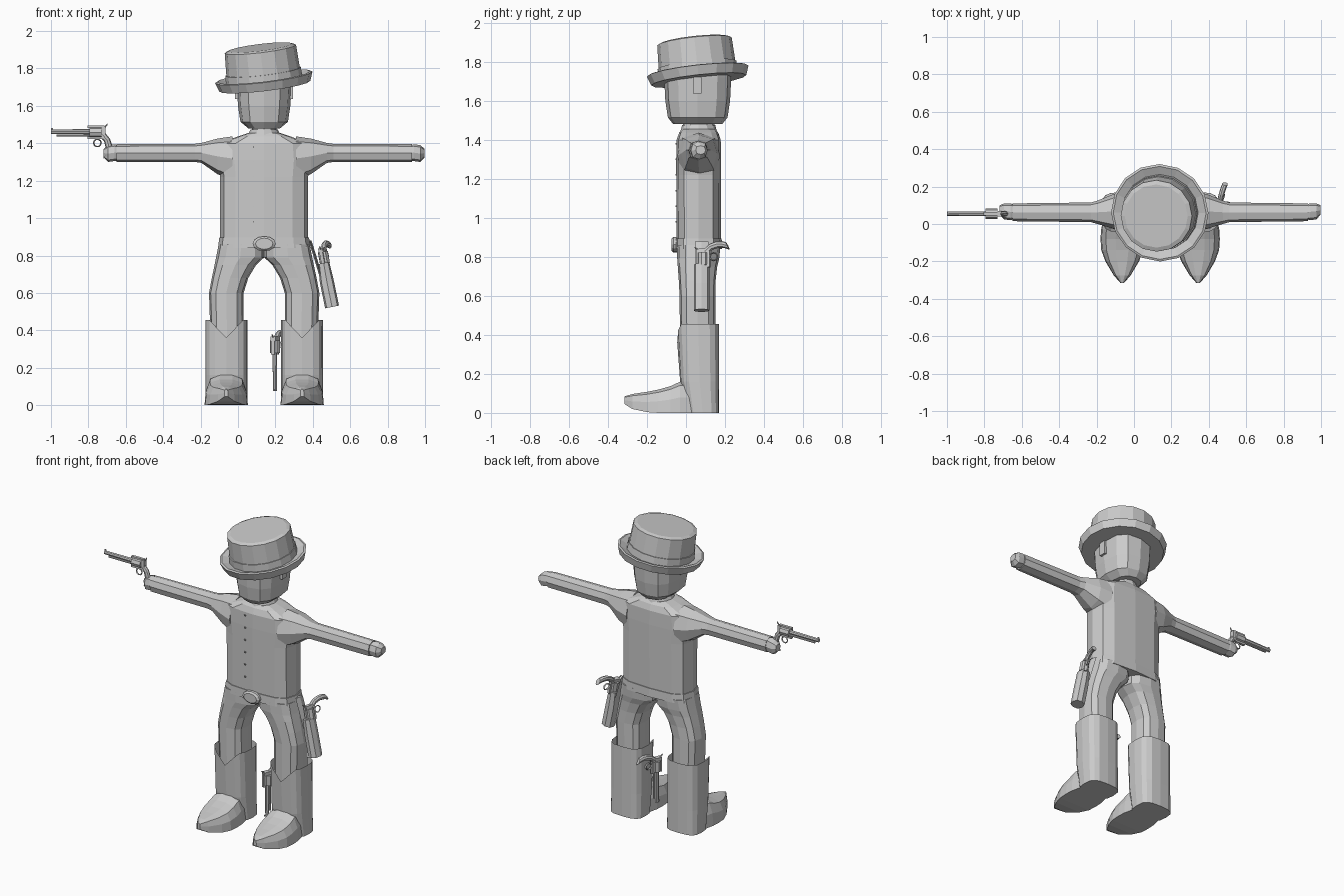
import bpy, bmesh, math
from mathutils import Vector, Matrix

if "Cube" in bpy.data.objects:
    bpy.data.objects.remove(bpy.data.objects["Cube"])

CX, CY = 0.14, 0.065          # middle of the body
grey = bpy.data.materials.new("plain grey")
grey.diffuse_color = (0.6, 0.6, 0.6, 1)
grey.use_nodes = True
grey.node_tree.nodes["Principled BSDF"].inputs["Base Color"].default_value = grey.diffuse_color


def finish(name, bm, matrix=None):
    bmesh.ops.recalc_face_normals(bm, faces=bm.faces)
    me = bpy.data.meshes.new(name)
    bm.to_mesh(me)
    bm.free()
    me.materials.append(grey)
    ob = bpy.data.objects.new(name, me)
    bpy.context.collection.objects.link(ob)
    if matrix is not None:
        ob.matrix_world = matrix
    return ob


def skin(bm, rings, cap_start=True, cap_end=True):
    """Bridge a list of equal point rings."""
    vs = [[bm.verts.new(p) for p in r] for r in rings]
    n = len(vs[0])
    for a, b in zip(vs, vs[1:]):
        for i in range(n):
            j = (i + 1) % n
            bm.faces.new((a[i], a[j], b[j], b[i]))
    if cap_start:
        bm.faces.new(vs[0][::-1])
    if cap_end:
        bm.faces.new(vs[-1])


def loft(name, rings, matrix=None, **caps):
    bm = bmesh.new()
    skin(bm, rings, **caps)
    return finish(name, bm, matrix)


def ring(c, u, v, n=12, p=2.0):
    """Rounded-box ring around c with half axes u and v."""
    c, u, v = Vector(c), Vector(u), Vector(v)
    out = []
    for i in range(n):
        a = math.tau * i / n
        f = lambda t: math.copysign(abs(t) ** (2 / p), t) if abs(t) > 1e-6 else 0
        out.append(c + u * f(math.cos(a)) + v * f(math.sin(a)))
    return out


def zring(z, x0, x1, y0, y1, n=12, p=2.0):
    return ring(((x0 + x1) / 2, (y0 + y1) / 2, z), ((x1 - x0) / 2, 0, 0),
                (0, (y1 - y0) / 2, 0), n, p)


def body_ring(z, hx, hy, n=12, p=3.2, cy=CY):
    return zring(z, CX - hx, CX + hx, cy - hy, cy + hy, n, p)


def xring(x, ry, rz, cy=0, cz=0, n=8):
    return ring((x, cy, cz), (0, ry, 0), (0, 0, rz), n)


def box(bm, c, size):
    bmesh.ops.create_cube(bm, size=1, matrix=Matrix.Translation(c) @ Matrix.Diagonal((*size, 1)))


# Shirt, collar and neck
loft("shirt", [body_ring(0.86, 0.235, 0.113), body_ring(1.22, 0.235, 0.115),
               body_ring(1.31, 0.245, 0.115), body_ring(1.40, 0.235, 0.113),
               body_ring(1.437, 0.14, 0.1), body_ring(1.455, 0.085, 0.085)])
loft("collar", [body_ring(1.42, 0.10, 0.10, p=2), body_ring(1.475, 0.072, 0.085, p=2)])
loft("neck", [body_ring(1.44, 0.065, 0.08, p=2), body_ring(1.50, 0.065, 0.08, p=2)])

# Shirt buttons
bm = bmesh.new()
for z in (0.98, 1.06, 1.14, 1.22, 1.30, 1.38):
    box(bm, (0.085, CY - 0.115, z), (0.008, 0.006, 0.008))
finish("shirt_buttons", bm)

# Belt and oval buckle
loft("belt", [body_ring(0.84, 0.247, 0.12), body_ring(0.895, 0.24, 0.118)])
loft("buckle", [ring((CX, y, 0.863), (0.062 * s, 0, 0), (0, 0, 0.04 * s))
                for y, s in ((-0.04, 1), (-0.065, 1), (-0.075, 0.75))])

# Head, ears
loft("head", [body_ring(z, hx, hy, p=2.6, cy=0.06) for z, hx, hy in
              ((1.48, 0.085, 0.125), (1.515, 0.127, 0.153), (1.60, 0.14, 0.166),
               (1.72, 0.147, 0.172), (1.80, 0.147, 0.17))])
bm = bmesh.new()
for s in (-1, 1):
    box(bm, (CX + s * 0.14, 0.058, 1.68), (0.03, 0.045, 0.085))
finish("ears", bm)

# Tilted hat: brim, band and crown
axis = Vector((-0.12, -0.11, 1)).normalized()
hat = Matrix.Translation((0.14, 0.062, 1.735)) @ Vector((0, 0, 1)).rotation_difference(axis).to_matrix().to_4x4()


def hat_part(name, prof):
    loft(name, [zring(z, -r, r, -r, r, 16) for r, z in prof], hat)


hat_part("hat_brim", [(0.19, -0.03), (0.245, -0.03), (0.262, 0.018), (0.25, 0.022), (0.19, 0.0)])
hat_part("hat_band", [(0.206, -0.01), (0.203, 0.05)])
hat_part("hat_crown", [(0.2, 0.0), (0.192, 0.172), (0.17, 0.18)])

# Arms with shoulders and hands, mirrored
for s, side in ((-1, "left"), (1, "right")):
    def arm_ring(d, y0, y1, z0, z1):
        return ring((CX + s * d, (y0 + y1) / 2, (z0 + z1) / 2), (0, (y1 - y0) / 2, 0),
                    (0, 0, (z1 - z0) / 2), 8, 2.6)
    loft(side + "_arm", [arm_ring(0.17, -0.045, 0.175, 1.20, 1.437),
                         arm_ring(0.25, -0.025, 0.16, 1.235, 1.425),
                         arm_ring(0.335, 0.0, 0.125, 1.295, 1.402),
                         arm_ring(0.37, 0.01, 0.115, 1.30, 1.397),
                         arm_ring(0.79, 0.015, 0.11, 1.30, 1.395)])
    loft(side + "_hand", [arm_ring(0.77, 0.03, 0.10, 1.31, 1.385),
                          arm_ring(0.80, 0.02, 0.11, 1.305, 1.395),
                          arm_ring(0.835, 0.025, 0.11, 1.30, 1.39),
                          arm_ring(0.858, 0.05, 0.10, 1.325, 1.37)])

# Legs and boots, mirrored
for s, side in ((-1, "left"), (1, "right")):
    def mir(a, b):
        """Distances from the body middle (outer, inner) to sorted x."""
        return sorted((CX + s * a, CX + s * b))
    legs = ((0.30, 0.285, 0.11, -0.03, 0.15), (0.60, 0.295, 0.11, -0.033, 0.15),
            (0.68, 0.28, 0.085, -0.037, 0.152), (0.75, 0.265, 0.043, -0.042, 0.16),
            (0.79, 0.257, 0.0, -0.045, 0.17), (0.86, 0.243, 0.0, -0.047, 0.177))
    loft(side + "_trouser_leg", [zring(z, *mir(a, b), y0, y1, 12, 2.8) for z, a, b, y0, y1 in legs])

    # Boot shaft with a V notch in front
    mid = CX + s * 0.203
    top = zring(0.455, *mir(0.315, 0.09), -0.045, 0.17, 16, 3.2)
    for p in top:
        if p.y < 0.03:
            p.z -= 0.095 * max(0, 1 - abs(p.x - mid) / 0.09)
    loft(side + "_boot_shaft", [zring(0, *mir(0.315, 0.09), 0.0, 0.17, 16, 3.2),
                                zring(0.16, *mir(0.315, 0.09), -0.03, 0.17, 16, 3.2), top],
         cap_end=False)

    # Foot with a pointed, lifted toe
    foot = ((0.03, 0.10, 0, 0.16), (-0.03, 0.113, 0, 0.16), (-0.08, 0.116, 0, 0.137),
            (-0.14, 0.112, 0, 0.12), (-0.2, 0.09, 0.004, 0.108),
            (-0.275, 0.045, 0.02, 0.097), (-0.315, 0.01, 0.045, 0.085))
    loft(side + "_boot_foot", [
        [Vector((mid + k * w, y, zb + h * (zt - zb))) for k, h in
         ((-1, 0), (1, 0), (0.95, 0.5), (0.75, 0.88), (0.3, 1), (-0.3, 1), (-0.75, 0.88), (-0.95, 0.5))]
        for y, w, zb, zt in foot])


def revolver(name, origin, back, up):
    """Revolver whose muzzle points away from 'back'; grip hangs against 'up'."""
    X = Vector(back).normalized()
    Y = Vector(up).cross(X).normalized()
    Z = X.cross(Y)
    m = Matrix((X, Y, Z)).transposed().to_4x4()
    m.translation = Vector(origin)
    bm = bmesh.new()
    skin(bm, [xring(-0.24, 0.011, 0.012), xring(-0.03, 0.013, 0.014)])                     # barrel
    skin(bm, [xring(-0.21, 0.006, 0.006, cz=-0.02), xring(-0.03, 0.006, 0.006, cz=-0.02)])  # rod
    skin(bm, [xring(-0.035, 0.028, 0.028, cz=-0.003), xring(0.03, 0.028, 0.028, cz=-0.003)])  # cylinder
    box(bm, (0.0, 0, 0.026), (0.09, 0.018, 0.012))      # top strap
    box(bm, (0.0, 0, -0.033), (0.09, 0.018, 0.012))     # lower frame
    box(bm, (0.04, 0, -0.005), (0.022, 0.028, 0.065))   # rear frame
    box(bm, (-0.235, 0, 0.015), (0.01, 0.004, 0.012))   # sight
    skin(bm, [xring(0.045, 0.005, 0.008, cz=0.02, n=6), xring(0.062, 0.004, 0.006, cz=0.04, n=6)])  # hammer
    # Trigger guard
    arc = [math.tau * i / 10 for i in range(10)]
    skin(bm, [ring((0.008 + 0.02 * math.cos(a), 0, -0.06 + 0.02 * math.sin(a)),
                   (0.004 * math.cos(a), 0, 0.004 * math.sin(a)), (0, 0.006, 0), 4)
              for a in arc + [arc[0]]], False, False)
    # Curved grip
    skin(bm, [ring((x, 0, z), (w, 0, w * 0.45), (0, 0.015, 0), 8) for x, z, w in
              ((0.035, -0.015, 0.016), (0.06, -0.045, 0.016), (0.07, -0.08, 0.017),
               (0.068, -0.11, 0.019), (0.06, -0.135, 0.02))])
    finish(name, bm, m)


revolver("held_revolver", (-0.76, 0.055, 1.462), (1, 0, 0), (0, 0, 1))
revolver("hanging_revolver", (0.197, 0.02, 0.315), (0, 0, 1), (-0.35, -0.93, 0))
revolver("holstered_revolver", (0.458, 0.085, 0.79), (-0.18, 0, 0.98), (-0.3, -0.95, 0))

# Holster and the strap to the belt
loft("holster", [ring(c, (w, 0, w * 0.2), (0, 0.04, 0), 8, 2.6) for c, w in
                 (((0.503, 0.08, 0.525), 0.037), ((0.475, 0.08, 0.66), 0.037), ((0.458, 0.08, 0.76), 0.03))])
loft("holster_strap", [ring(c, (0.008, 0, 0), (0, 0.035, 0), 4) for c in
                       ((0.385, 0.08, 0.88), (0.41, 0.08, 0.80), (0.44, 0.08, 0.70))])
